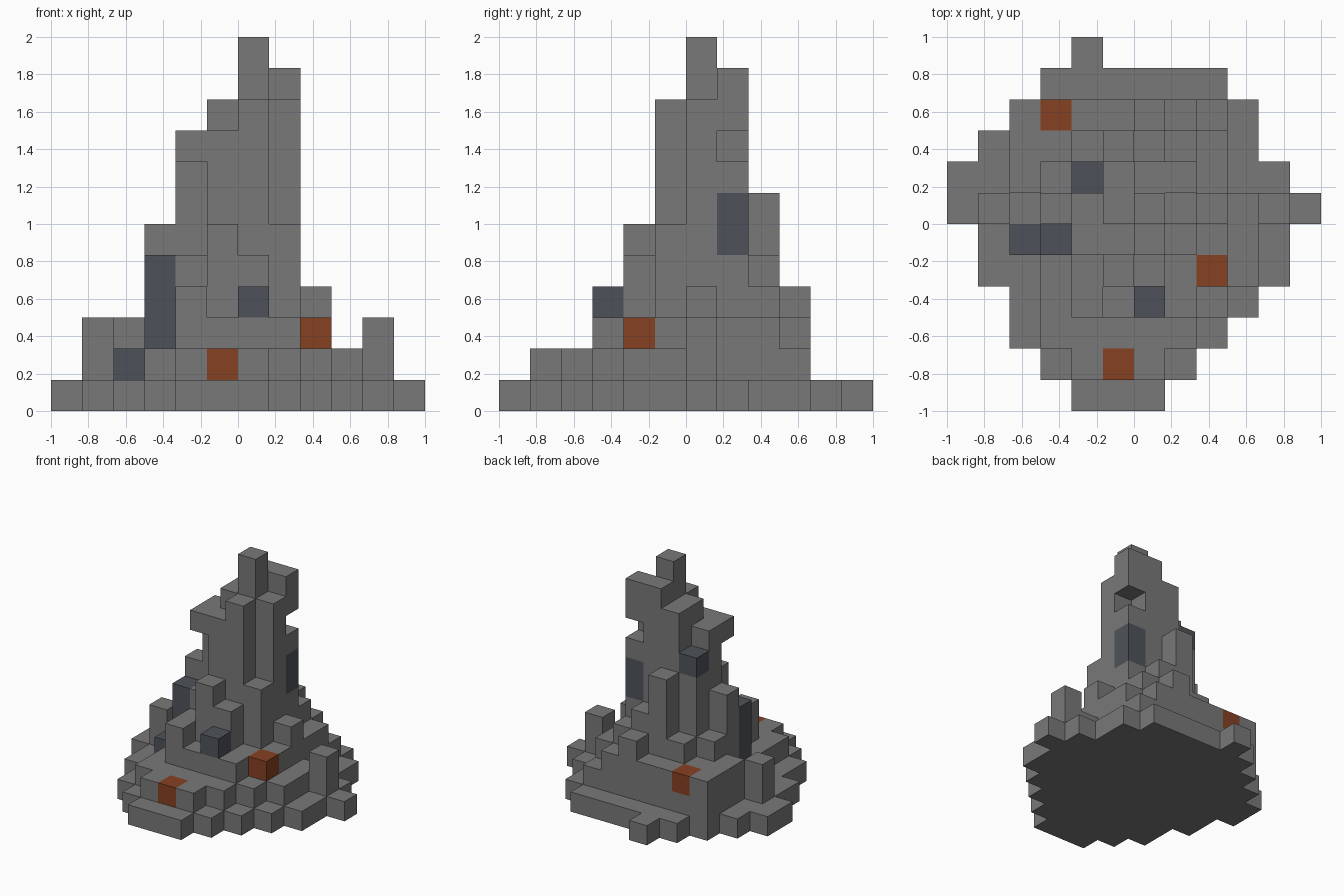
import bpy
import bmesh
from mathutils import Vector

if "Cube" in bpy.data.objects:
    bpy.data.objects.remove(bpy.data.objects["Cube"], do_unlink=True)

CELL = 1 / 6
HALF = Vector((6, 6, 0))


def make_material(name, color):
    mat = bpy.data.materials.new(name)
    mat.use_nodes = True
    mat.diffuse_color = color
    mat.node_tree.nodes["Principled BSDF"].inputs["Base Color"].default_value = color
    return mat


materials = [
    make_material("grey stone", (0.19, 0.19, 0.19, 1)),
    make_material("slate ore", (0.076, 0.086, 0.1, 1)),
    make_material("rust ore", (0.24, 0.052, 0.016, 1)),
]
STONE, SLATE, RUST = range(len(materials))

# Every filled cell remembers which part owns it
owner = {}
ore = {}


def fill(part, x, y, top, width=1, depth=1, bottom=0):
    for i in range(x, x + width):
        for j in range(y, y + depth):
            for k in range(bottom, top):
                owner.setdefault((i, j, k), part)


def terrace(part, level, first_row, spans):
    for row, (start, end) in enumerate(spans, first_row):
        fill(part, start, row, level + 1, width=end - start, bottom=level)


def paint(kind, x, y, bottom, top):
    for k in range(bottom, top):
        ore[(x, y, k)] = kind


# Three stepped terraces, each a stack of rows from front to back
terrace("base_slab", 0, 0, [(4, 7), (3, 8), (2, 9), (2, 10), (1, 11), (1, 11),
                            (0, 12), (0, 11), (1, 10), (2, 10), (3, 9), (4, 5)])
terrace("lower_terrace", 1, 1, [(4, 7), (3, 8), (3, 9), (3, 10), (2, 10),
                                (1, 11), (2, 9), (2, 9), (2, 9)])
terrace("upper_terrace", 2, 3, [(4, 8), (4, 9), (3, 9), (3, 9),
                                (2, 9), (2, 9), (2, 8)])

# Lone pillars on the outer ledge
for x in (1, 10):
    fill("outer_pillars", x, 6, 3)

# Broken columns around the foot of the spire
fill("front_columns", 4, 3, 4, depth=2)
for x, y, top in [(6, 3, 4), (5, 4, 6), (6, 4, 5)]:
    fill("front_columns", x, y, top)
fill("side_columns", 3, 5, 5, width=2)
for x, y, top in [(7, 5, 6), (3, 6, 6), (8, 6, 4), (3, 7, 4)]:
    fill("side_columns", x, y, top)
for x, y, top in [(4, 8, 4), (5, 8, 7), (6, 8, 5), (7, 8, 4), (6, 9, 4)]:
    fill("back_columns", x, y, top)

# Central spire with an overhanging block and a notch in its back corner
for x, y, top in [(5, 5, 9), (6, 5, 10), (4, 6, 9), (6, 6, 12), (7, 6, 10), (4, 7, 8)]:
    fill("spire", x, y, top)
fill("spire", 5, 6, 10, depth=2)
fill("spire", 6, 7, 11, width=2)
fill("spire", 4, 5, 9, bottom=8)
del owner[(7, 7, 8)]

# Ore blocks set into the stone
paint(SLATE, 6, 3, 3, 4)
paint(SLATE, 2, 5, 1, 2)
paint(SLATE, 3, 5, 2, 5)
paint(SLATE, 7, 7, 5, 7)
paint(SLATE, 4, 7, 7, 8)
paint(RUST, 5, 1, 1, 2)
paint(RUST, 8, 4, 2, 3)
paint(RUST, 3, 9, 2, 3)


def build_part(part):
    """Skin the outer faces of one part and merge the flat areas."""
    bm = bmesh.new()
    for cell, name in owner.items():
        if name != part:
            continue
        middle = Vector(cell) + Vector((0.5, 0.5, 0.5)) - HALF
        for axis in range(3):
            for sign in (-1, 1):
                near = list(cell)
                near[axis] += sign
                if tuple(near) in owner:
                    continue
                normal, u, v = Vector(), Vector(), Vector()
                normal[axis] = sign / 2
                u[(axis + 1) % 3] = 0.5
                v[(axis + 2) % 3] = sign / 2
                corners = (-u - v, u - v, u + v, v - u)
                face = bm.faces.new([bm.verts.new((middle + normal + c) * CELL)
                                     for c in corners])
                face.material_index = ore.get(cell, STONE)
    bmesh.ops.remove_doubles(bm, verts=bm.verts, dist=0.001)
    bmesh.ops.dissolve_limit(bm, angle_limit=0.01, verts=bm.verts,
                             edges=bm.edges, delimit={'MATERIAL'})
    mesh = bpy.data.meshes.new(part)
    bm.to_mesh(mesh)
    bm.free()
    for mat in materials:
        mesh.materials.append(mat)
    bpy.context.collection.objects.link(bpy.data.objects.new(part, mesh))


for part in dict.fromkeys(owner.values()):
    build_part(part)
